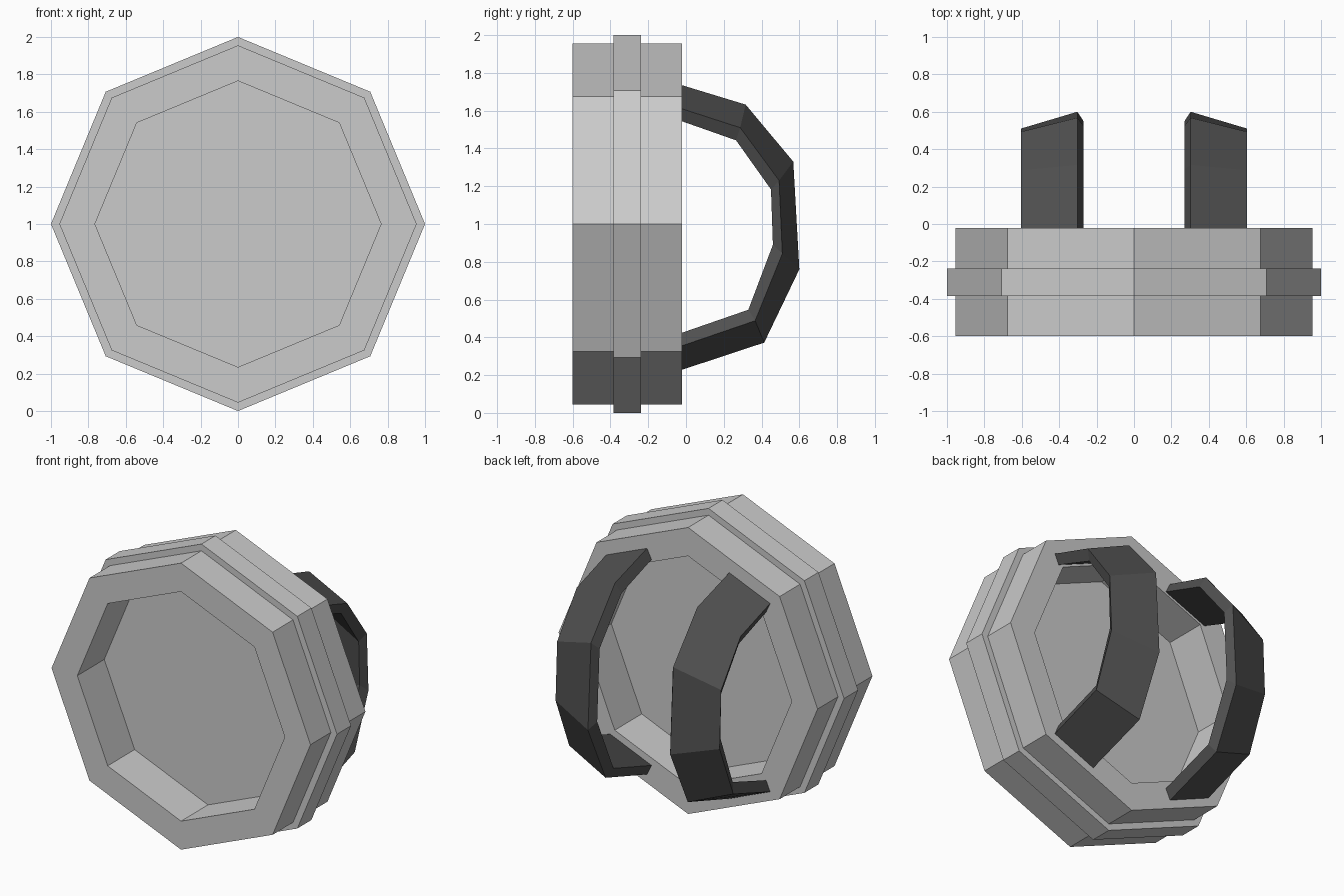
import bpy, bmesh
from math import cos, sin, pi

if "Cube" in bpy.data.objects:
    bpy.data.objects.remove(bpy.data.objects["Cube"])

SIDES = 8
CENTRE_Z = 1.0


def make_object(name, verts, faces, material=None):
    mesh = bpy.data.meshes.new(name)
    mesh.from_pydata(verts, [], faces)
    bm = bmesh.new()
    bm.from_mesh(mesh)
    bmesh.ops.recalc_face_normals(bm, faces=bm.faces)
    bm.to_mesh(mesh)
    bm.free()
    obj = bpy.data.objects.new(name, mesh)
    bpy.context.collection.objects.link(obj)
    if material:
        mesh.materials.append(material)
    return obj


def octagon(r, y):
    return [(r * cos(2 * pi * i / SIDES), y, CENTRE_Z + r * sin(2 * pi * i / SIDES))
            for i in range(SIDES)]


def bridge(loops, size, closed):
    """Quads joining successive closed loops of vertices."""
    faces = []
    for k in range(loops if closed else loops - 1):
        a, b = k * size, (k + 1) % loops * size
        for i in range(size):
            j = (i + 1) % size
            faces.append((a + i, a + j, b + j, b + i))
    return faces


# Octagonal rim with a raised middle band: (radius, y) profile
profile = [(0.765, -0.6), (0.955, -0.6), (0.955, -0.385), (1.0, -0.385),
           (1.0, -0.237), (0.955, -0.237), (0.955, -0.022), (0.765, -0.022)]
rim_verts = [v for r, y in profile for v in octagon(r, y)]
make_object("rim", rim_verts, bridge(len(profile), SIDES, True))

# Thin recessed plate in the middle of the rim
plate_verts = octagon(0.768, -0.316) + octagon(0.768, -0.306)
plate_faces = bridge(2, SIDES, False) + [tuple(range(8)), tuple(range(8, 16))]
make_object("recessed_plate", plate_verts, plate_faces)

# Two canted straps on the back: (y, z) paths of the strap's edges
dark = bpy.data.materials.new("dark_strap")
dark.diffuse_color = (0.08, 0.08, 0.08, 1)
dark.use_nodes = True
dark.node_tree.nodes["Principled BSDF"].inputs["Base Color"].default_value = dark.diffuse_color

outer_mid = [(-0.022, 1.735), (0.316, 1.632), (0.568, 1.33),
             (0.6, 0.76), (0.414, 0.372), (-0.022, 0.228)]
outer_side = [(-0.022, 1.61), (0.287, 1.51), (0.493, 1.23),
              (0.51, 0.843), (0.366, 0.488), (-0.022, 0.355)]
inner_side = [(-0.022, 1.544), (0.265, 1.443), (0.45, 1.183),
              (0.46, 0.89), (0.33, 0.546), (-0.022, 0.424)]

for name, s in (("right_strap", 1), ("left_strap", -1)):
    verts = []
    for (ay, az), (by, bz), (cy, cz) in zip(outer_mid, outer_side, inner_side):
        verts += [(s * 0.303, ay, az), (s * 0.605, by, bz), (s * 0.575, cy, cz),
                  (s * 0.27, ay + cy - by, az + cz - bz)]
    n = len(verts)
    faces = bridge(len(outer_mid), 4, False) + [(0, 1, 2, 3), (n - 4, n - 3, n - 2, n - 1)]
    make_object(name, verts, faces, dark)
